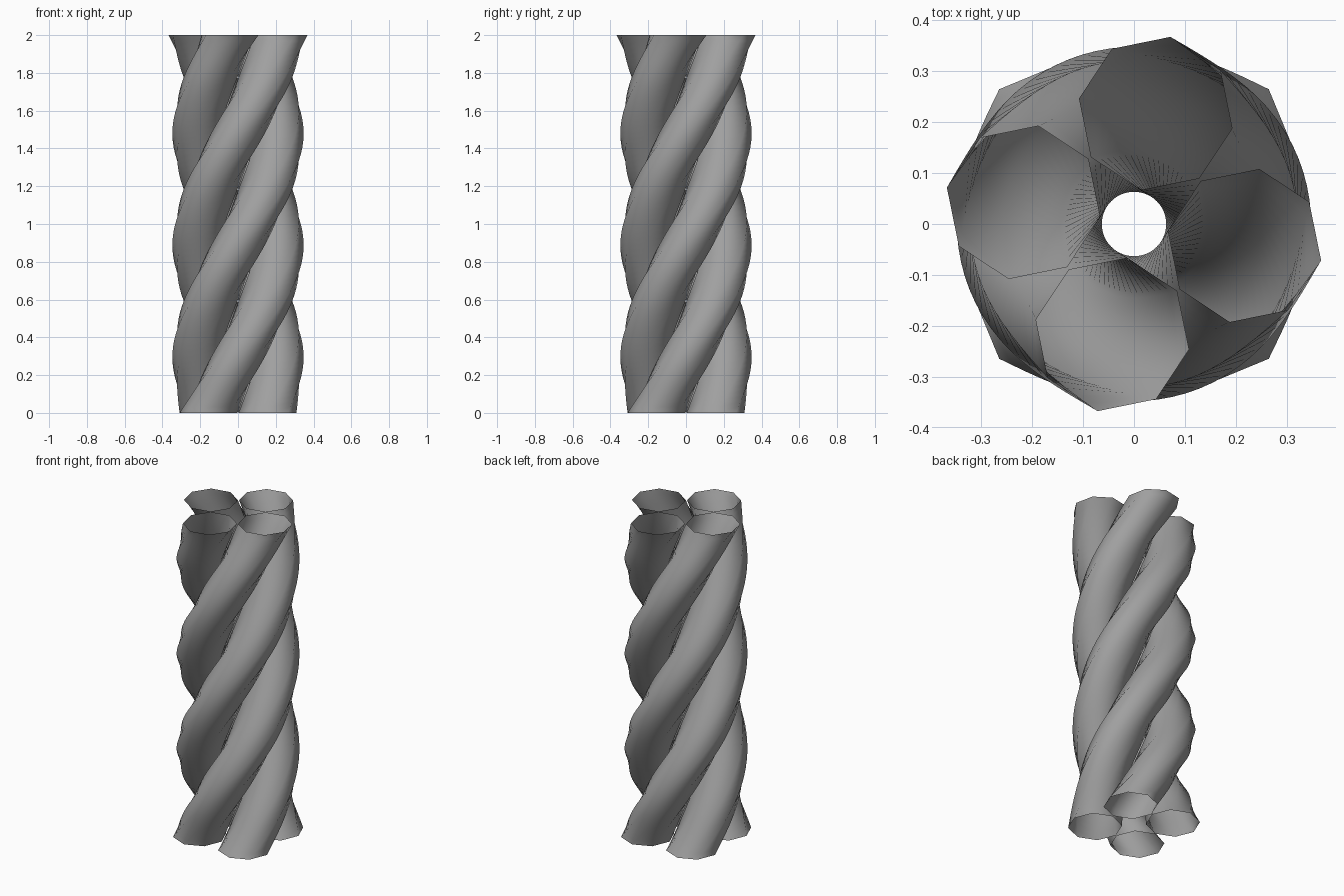
import bpy
import bmesh
from math import cos, sin, radians, tau
from mathutils import Matrix, Vector

HEIGHT = 2.0
HELIX_RADIUS = 0.221
TUBE_RADIUS = 0.153
SIDES = 8
SEGMENTS = 8          # coarse rings that guide the twist
SUBSTEPS = 8          # fine rows between guides
START, TWIST = radians(45), radians(304)

if "Cube" in bpy.data.objects:
    bpy.data.objects.remove(bpy.data.objects["Cube"], do_unlink=True)

grey = bpy.data.materials.new("plain grey")
grey.use_nodes = True
grey.diffuse_color = (0.35, 0.35, 0.35, 1)
grey.node_tree.nodes["Principled BSDF"].inputs["Base Color"].default_value = grey.diffuse_color


def guide_line(side):
    """Guide points of one tube corner as it winds up the axis."""
    a = tau * side / SIDES
    corner = Vector((HELIX_RADIUS + TUBE_RADIUS * cos(a), TUBE_RADIUS * sin(a), 0))
    pts = []
    for i in range(SEGMENTS + 1):
        t = i / SEGMENTS
        p = Matrix.Rotation(START + TWIST * t, 3, "Z") @ corner
        p.z = HEIGHT * t
        pts.append(p)
    # mirrored end points make the smooth line reach both ends
    return [2 * pts[0] - pts[1]] + pts + [2 * pts[-1] - pts[-2]]


def smooth_line(pts):
    """Uniform cubic spline through the guides."""
    line = []
    for row in range(SEGMENTS * SUBSTEPS + 1):
        i = min(row // SUBSTEPS, SEGMENTS - 1)
        t = row / SUBSTEPS - i
        a, b, c, d = pts[i:i + 4]
        line.append((a * (1 - t) ** 3 + b * (3 * t**3 - 6 * t**2 + 4)
                     + c * (1 + 3 * t + 3 * t**2 - 3 * t**3) + d * t**3) / 6)
    return line


# One open-ended twisted tube
bm = bmesh.new()
lines = [[bm.verts.new(p) for p in smooth_line(guide_line(s))] for s in range(SIDES)]
for s in range(SIDES):
    left, right = lines[s], lines[(s + 1) % SIDES]
    for k in range(len(left) - 1):
        face = bm.faces.new((left[k], right[k], right[k + 1], left[k + 1]))
        face.smooth = True
mesh = bpy.data.meshes.new("twisted_strand")
bm.to_mesh(mesh)
bm.free()
mesh.materials.append(grey)

# Four strands wound around the axis
for n in range(4):
    strand = bpy.data.objects.new(f"twisted_strand_{n + 1}", mesh)
    strand.rotation_euler.z = tau * n / 4
    bpy.context.collection.objects.link(strand)
